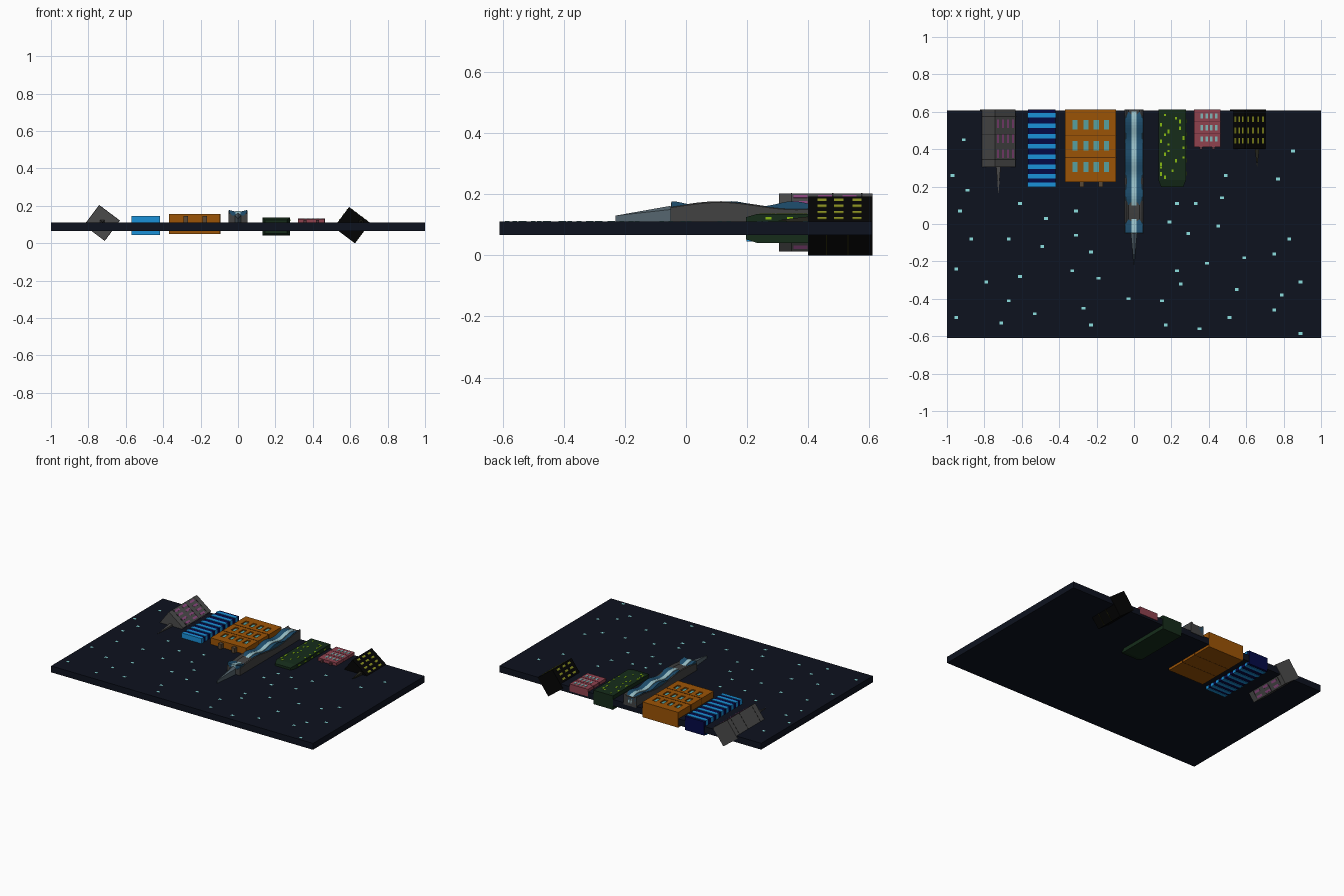
import bpy, bmesh, math, random
from mathutils import Matrix, Vector

if "Cube" in bpy.data.objects:
    bpy.data.objects.remove(bpy.data.objects["Cube"])

random.seed(4)
END = 0.611          # shared back edge of the buildings
TOP = 0.110          # top of the slab
mats = {}


def colour(hexa):
    if hexa not in mats:
        m = bpy.data.materials.new("paint_" + hexa)
        rgb = [(int(hexa[i:i + 2], 16) / 255) ** 2.2 for i in (0, 2, 4)]
        m.diffuse_color = (*rgb, 1)
        m.use_nodes = True
        m.node_tree.nodes["Principled BSDF"].inputs["Base Color"].default_value = m.diffuse_color
        mats[hexa] = m
    return mats[hexa]


def finish(name, bm, hexa, frame=None):
    bmesh.ops.recalc_face_normals(bm, faces=bm.faces)
    me = bpy.data.meshes.new(name)
    bm.to_mesh(me)
    bm.free()
    if hexa:
        me.materials.append(colour(hexa))
    ob = bpy.data.objects.new(name, me)
    bpy.context.collection.objects.link(ob)
    if frame:
        ob.matrix_world = frame
    return ob


def boxes(name, spans, hexa, frame=None):
    """One object made of boxes given as (x0, x1, y0, y1, z0, z1)."""
    bm = bmesh.new()
    for x0, x1, y0, y1, z0, z1 in spans:
        mid = Vector((x0 + x1, y0 + y1, z0 + z1)) / 2
        mat = Matrix.Translation(mid) @ Matrix.Diagonal((x1 - x0, y1 - y0, z1 - z0, 1))
        bmesh.ops.create_cube(bm, size=1, matrix=mat)
    return finish(name, bm, hexa, frame)


def around(x, y, z, w, d, h):
    return (x - w / 2, x + w / 2, y - d / 2, y + d / 2, z - h / 2, z + h / 2)


def hull(name, points, hexa):
    bm = bmesh.new()
    for p in points:
        bm.verts.new(p)
    bmesh.ops.convex_hull(bm, input=bm.verts)
    return finish(name, bm, hexa)


def spire(name, x, y, z, r, length, hexa):
    base = [(x - r, y, z - r), (x + r, y, z - r), (x + r, y, z + r), (x - r, y, z + r)]
    return hull(name, base + [(x, y - length, z)], hexa)


def strip(name, hexa, section, y0, y1, n, height, floor):
    """Loft a cross-section of (x, drop) along y over a varying height."""
    bm = bmesh.new()
    rings = []
    for i in range(n + 1):
        y = y0 + (y1 - y0) * i / n
        pts = [(x, y, height(y) - d) for x, d in section]
        pts += [(section[-1][0], y, floor), (section[0][0], y, floor)]
        rings.append([bm.verts.new(p) for p in pts])
    k = len(rings[0])
    for a, b in zip(rings, rings[1:]):
        for j in range(k):
            bm.faces.new((a[j], a[(j + 1) % k], b[(j + 1) % k], b[j]))
    bm.faces.new(rings[0])
    bm.faces.new(rings[-1][::-1])
    return finish(name, bm, hexa)


# Night-sky slab with little square stars
boxes("sky_slab", [(-1, 1, -0.61, 0.608, 0.066, TOP)], "151924")
stars = [(-.91, .45), (-.97, .26), (-.89, .18), (-.93, .07), (-.87, -.08), (-.95, -.24),
         (-.79, -.31), (-.95, -.5), (-.71, -.53), (-.67, -.41), (-.61, -.28), (-.67, -.08),
         (-.61, .11), (-.47, .03), (-.49, -.12), (-.31, .07), (-.31, -.06), (-.23, -.15),
         (-.33, -.25), (-.19, -.29), (-.27, -.45), (-.53, -.48), (-.23, -.54), (-.03, -.4),
         (.15, -.41), (.17, -.54), (.25, -.32), (.23, -.25), (.19, .01), (.23, .11),
         (.29, -.05), (.33, .11), (.47, .14), (.49, .26), (.45, -.01), (.39, -.21),
         (.59, -.18), (.55, -.35), (.51, -.5), (.35, -.56), (.77, .24), (.85, .39),
         (.83, -.08), (.75, -.16), (.89, -.31), (.79, -.38), (.75, -.46), (.89, -.585)]
boxes("stars", [around(x, y, TOP, 0.02, 0.015, 0.003) for x, y in stars], "8ce0e0")

# Corner-on towers: square blocks rolled about their long axis
def rolled(prefix, cx, cz, half_x, half_z, y0, body, glass, rows, cols, win, faces):
    f = Matrix.Translation((cx, 0, cz)) @ Matrix.Rotation(math.radians(36.9), 4, 'Y')
    boxes(prefix + "_block", [(-half_x, half_x, y0, END, -half_z, half_z)], body, f)
    spans = []
    for y in rows:
        for c in cols:
            if "top" in faces:
                spans.append(around(c, y, half_z, win[0], win[1], 0.003))
            if "right" in faces:
                spans.append(around(half_x, y, c, 0.003, win[1], win[0]))
            if "left" in faces:
                spans.append(around(-half_x, y, c, 0.003, win[1], win[0]))
    boxes(prefix + "_windows", spans, glass, f)
    return f

f = rolled("grey_tower", -0.7275, 0.108, 0.0685, 0.067, 0.305, "4c4c4c", "8c4a80",
           (0.535, 0.455, 0.375), (-0.05, -0.017, 0.017, 0.05), (0.014, 0.045), ("top", "right"))
boxes("grey_tower_floor_lines",
      [around(0, y, 0, 0.139, 0.004, 0.136) for y in (0.575, 0.48, 0.345)], "2a2a2a", f)
spire("grey_tower_spire", -0.725, 0.305, 0.112, 0.012, 0.15, "4c4c4c")
f = rolled("black_tower", 0.609, 0.0965, 0.07, 0.068, 0.40, "0c0c0c", "8e9428",
           (0.445, 0.50, 0.56), (-0.05, -0.017, 0.017, 0.05), (0.013, 0.03), ("top", "left"))
boxes("black_tower_lower_seams",
      [around(0.07, y, 0, 0.003, 0.004, 0.13) for y in (0.46, 0.53)], "24240c", f)
spire("black_tower_spire", 0.658, 0.40, 0.115, 0.012, 0.10, "2a2a22")

# Navy tower with wrap-around glass bands
boxes("navy_tower", [(-0.567, -0.42, 0.20, END, 0.048, 0.142)], "0c1248")
boxes("navy_tower_bands", [around(-0.4935, y, 0.095, 0.151, 0.024, 0.1)
                           for y in (0.582, 0.526, 0.47, 0.415, 0.36, 0.307, 0.255, 0.21)], "2090d8")

# Orange block: core, raised grid of walls around sunken windows
x0, x1, y0, y1 = -0.368, -0.095, 0.225, END
boxes("orange_core", [(x0, x1, y0, y1, 0.05, 0.143)], "9a540e")
cols, rows = (-0.315, -0.257, -0.202, -0.147), (0.305, 0.418, 0.53)
xe = [x0] + [c + s for c in cols for s in (-0.014, 0.014)] + [x1]
ye = [y0] + [r + s for r in rows for s in (-0.026, 0.026)] + [y1]
walls = [(x0, x1, ye[i], ye[i + 1], 0.143, 0.155) for i in range(0, 8, 2)]
walls += [(xe[i], xe[i + 1], r - 0.026, r + 0.026, 0.143, 0.155)
          for r in rows for i in range(0, 10, 2)]
boxes("orange_wall_grid", walls, "9a540e")
boxes("orange_windows", [around(c, r, 0.145, 0.028, 0.052, 0.004)
                         for c in cols for r in rows], "58a0a0")
boxes("orange_floor_lines", [around((x0 + x1) / 2, y, 0.103, 0.276, 0.004, 0.107)
                             for y in (0.355, 0.472)], "5a3008")
boxes("orange_chimneys", [around(x, 0.213, 0.128, 0.024, 0.028, 0.034)
                          for x in (-0.28, -0.178)], "5a4a38")

# Central tower with a rippling water channel and long spire
def wall_height(y):
    return 0.165 + 0.012 * math.cos((y - 0.11) * 2 * math.pi / 0.5)

def water_height(y):
    return 0.169 + 0.008 * math.cos((y + 0.05) * 2 * math.pi / 0.2)

strip("centre_tower_walls", "444444", [(-0.05, 0.004), (-0.044, 0), (-0.03, 0.012),
      (0.03, 0.012), (0.044, 0), (0.05, 0.004)], -0.05, END, 24, wall_height, 0.1)
strip("centre_tower_water", "24506e", [(-0.047, 0), (-0.016, 0.008), (0.016, 0.008),
      (0.047, 0)], -0.048, END, 40, water_height, 0.12)
strip("centre_tower_stream", "98c0c8", [(-0.014, 0.004), (0.014, 0.004)],
      -0.049, END, 40, water_height, 0.12)
hull("centre_tower_spire", [(s * 0.017, -0.05, z) for s in (-1, 1) for z in (0.105, 0.15)]
     + [(0, -0.05, 0.162), (0, -0.23, 0.13), (0, -0.23, 0.108)], "56656e")

# Dark green tower with tapered tip and scattered lights
hull("green_tower", [(x, y, z) for x in (0.13, 0.278) for y in (0.235, END) for z in (0.04, 0.136)]
     + [(x, 0.197, z) for x in (0.145, 0.263) for z in (0.052, 0.125)], "1c3020")
lights = []
for i in range(20):
    x, y = 0.145 + 0.02 * random.randrange(7), 0.25 + 0.0175 * i
    lights.append(around(x, y, 0.136, 0.01, random.choice((0.012, 0.02)), 0.003))
for i in range(5):
    lights.append(around(0.278, 0.27 + 0.07 * i, 0.122, 0.003, 0.02, 0.008))
boxes("green_tower_lights", lights, "86b818")

# Low pink block
boxes("pink_block", [(0.322, 0.463, 0.412, END, 0.08, 0.13)], "8e4450")
boxes("pink_windows", [around(x, y, 0.13, 0.013, 0.028, 0.003)
                       for x in (0.362, 0.388, 0.414, 0.44) for y in (0.455, 0.515, 0.578)], "80b4b4")
boxes("pink_floor_lines", [around(0.3925, y, 0.11, 0.143, 0.003, 0.042)
                           for y in (0.485, 0.546)], "582832")
boxes("pink_chimneys", [around(x, 0.406, 0.117, 0.014, 0.016, 0.014)
                        for x in (0.358, 0.425)], "5a3a40")
